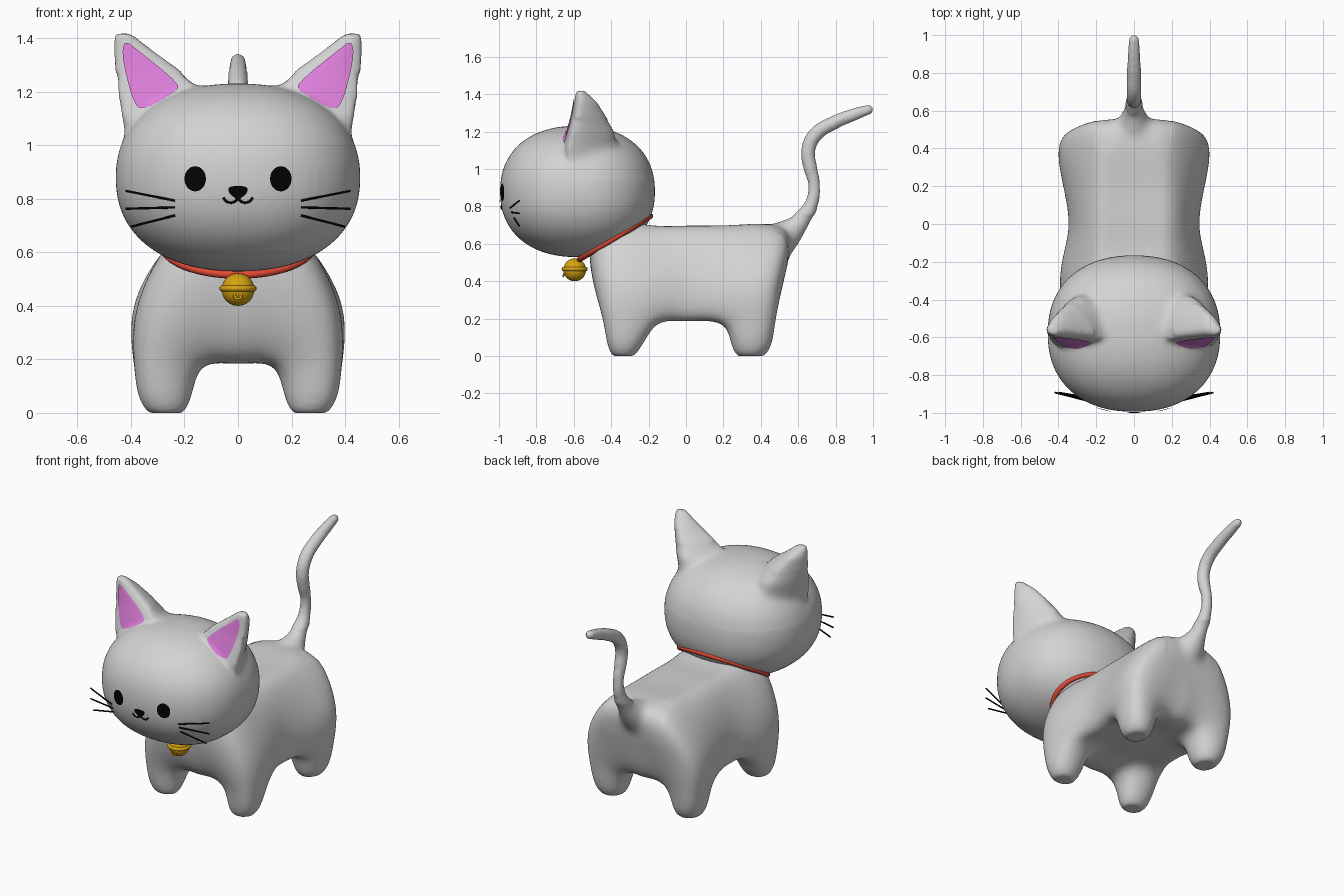
import bpy, bmesh, math
from mathutils import Vector
from mathutils.bvhtree import BVHTree

if "Cube" in bpy.data.objects:
    bpy.data.objects.remove(bpy.data.objects["Cube"], do_unlink=True)


def material(name, rgb):
    m = bpy.data.materials.new(name)
    m.use_nodes = True
    m.diffuse_color = (*rgb, 1)
    m.node_tree.nodes["Principled BSDF"].inputs["Base Color"].default_value = (*rgb, 1)
    return m


FUR = material("grey_fur", (.65, .65, .65))
PINK = material("pink_ear", (.73, .21, .71))
BLACK = material("black", (.001, .001, .001))
RED = material("red_collar", (.75, .065, .035))
GOLD = material("gold_bell", (.67, .37, .006))


def mesh_object(name, verts, faces, mat):
    me = bpy.data.meshes.new(name)
    me.from_pydata([tuple(v) for v in verts], [], faces)
    me.materials.append(mat)
    me.shade_smooth()
    ob = bpy.data.objects.new(name, me)
    bpy.context.collection.objects.link(ob)
    return ob


def select(obs):
    bpy.ops.object.select_all(action='DESELECT')
    for o in obs:
        o.select_set(True)
    bpy.context.view_layer.objects.active = obs[0]


def to_mesh(obs):
    select(obs)
    bpy.ops.object.convert(target='MESH')


def fuse(obs, rounds, crease, extra):
    """Join closed parts into one skin, blending further where crease(co) holds."""
    to_mesh(obs)
    select(obs)
    bpy.ops.object.join()
    ob = obs[0]
    r = ob.modifiers.new("skin", 'REMESH')
    r.mode, r.voxel_size, r.use_smooth_shade = 'VOXEL', .012, True
    s = ob.modifiers.new("blend", 'SMOOTH')
    s.factor, s.iterations = .5, rounds
    to_mesh([ob])
    bm = bmesh.new()
    bm.from_mesh(ob.data)
    area = [v for v in bm.verts if crease(v.co)]
    for _ in range(extra):
        bmesh.ops.smooth_vert(bm, verts=area, factor=.5, use_axis_x=True,
                              use_axis_y=True, use_axis_z=True)
    bm.to_mesh(ob.data)
    bm.free()
    ob.data.materials.clear()
    ob.data.materials.append(FUR)
    return ob


def tube(name, pts, mat, depth, radii=None, cyclic=False, smooth=False):
    cu = bpy.data.curves.new(name, 'CURVE')
    cu.dimensions, cu.bevel_depth, cu.bevel_resolution = '3D', depth, 3
    cu.use_fill_caps = True
    sp = cu.splines.new('BEZIER')
    sp.bezier_points.add(len(pts) - 1)
    for i, (bp, p) in enumerate(zip(sp.bezier_points, pts)):
        bp.co = p
        bp.handle_left_type = bp.handle_right_type = 'AUTO' if smooth else 'VECTOR'
        bp.radius = radii[i] if radii else 1
    sp.use_cyclic_u = cyclic
    cu.materials.append(mat)
    ob = bpy.data.objects.new(name, cu)
    bpy.context.collection.objects.link(ob)
    to_mesh([ob])
    ob.data.shade_smooth()
    return ob


# Body cage: four columns, four rows, legs under the corner cells
def cage_point(i, j, k):
    side, edge = (i > 2) - (i < 2), i in (0, 4)
    x = ((.21, .165, .11, .11), (.33, .358, .35, .23))[edge][k]
    y = ((-.385, -.42, -.45, -.42), (-.28, -.19, -.2, -.2), (0, 0, 0, 0),
         (.28, .235, .24, .25), (.413, .455, .485, .49))[j][k]
    z = (.02, .2, .43, .70)[k]
    if k == 1 and i != 2 and j != 2:                # crotch of each leg
        z = .186
    if edge and k == 1 and j == 2:                  # tucked belly
        x, z = .315, .205
    if edge and k == 2:
        x += (-.015, .01, -.015, .012, .008)[j]
    if k == 3:
        z = (.66 if edge else .70) - (.02 if j == 4 else 0)
    if not edge and j in (0, 4) and k:              # rounded chest and rump
        y += (-.05 if j == 0 else .04) * (k > 1) + (.02 if j == 0 else -.015) * (k == 1)
    return Vector((x * side, y, z))


solid = {(i, j, k) for i in range(4) for j in range(4) for k in range(3)
         if k or (i in (0, 3) and j in (0, 3))}
index, faces = {}, []
for cell in sorted(solid):
    for axis in range(3):
        for step in (0, 1):
            near = list(cell)
            near[axis] += 2 * step - 1
            if tuple(near) in solid:
                continue
            loop = []
            for u, v in ((0, 0), (1, 0), (1, 1), (0, 1)):
                c = list(cell)
                c[axis] += step
                c[(axis + 1) % 3] += u
                c[(axis + 2) % 3] += v
                loop.append(index.setdefault(tuple(c), len(index)))
            faces.append(loop if step else loop[::-1])
goal = [cage_point(*c) for c in index]
body = mesh_object("body", goal, faces, FUR)
sub = body.modifiers.new("round", 'SUBSURF')
sub.levels = sub.render_levels = 3
# Push the cage out until the rounded skin meets the wanted points
for _ in range(5):
    bpy.context.view_layer.update()
    skin = body.evaluated_get(bpy.context.evaluated_depsgraph_get()).data
    moves = [g - skin.vertices[n].co for n, g in enumerate(goal)]
    for v, m in zip(body.data.vertices, moves):
        v.co += m * .8
    body.data.update()
to_mesh([body])
for v in body.data.vertices:                        # flat paws
    v.co.z = max(v.co.z, 0)

# Tail
tail_path = [(.45, .585, .12), (.53, .645, .092), (.61, .72, .055), (.672, .82, .037),
             (.685, .92, .033), (.662, 1.02, .039), (.653, 1.1, .04), (.69, 1.185, .041),
             (.79, 1.25, .039), (.9, 1.295, .035), (.975, 1.32, .029), (1.0, 1.327, .019)]
tail = tube("tail", [(0, y, z) for y, z, r in tail_path], FUR, 1,
            [r for y, z, r in tail_path], smooth=True)
body = fuse([body, tail], 7, lambda c: abs(c.x) < .2 and c.y > .4 and .5 < c.z < .76, 25)
low = min(v.co.z for v in body.data.vertices)
for v in body.data.vertices:
    v.co.z = max(v.co.z - low - .003, 0)

# Head: squarish ellipsoid with blended ears
bm = bmesh.new()
bmesh.ops.create_uvsphere(bm, u_segments=64, v_segments=40, radius=1)
for v in bm.verts:
    t = sum(abs(c) ** 2.25 for c in v.co) ** (-1 / 2.25)
    v.co = Vector((v.co.x * .457, v.co.y * .414, v.co.z * .351)) * t + Vector((0, -.58, .88))
me = bpy.data.meshes.new("head")
bm.to_mesh(me)
bm.free()
head = bpy.data.objects.new("head", me)
bpy.context.collection.objects.link(head)

# Ear sections: height, inner x, outer x, front y, back y
SECTIONS = [(.92, .15, .39, -.62, -.52), (1.0, .12, .42, -.64, -.44),
            (1.1, .10, .433, -.66, -.37), (1.2, .13, .45, -.634, -.372),
            (1.28, .215, .46, -.612, -.425), (1.36, .325, .466, -.597, -.475),
            (1.40, .375, .465, -.592, -.52), (1.418, .40, .458, -.587, -.54)]


def ear(side, n=28):
    """Rounded front and a straighter, ridged back."""
    verts = []
    for z, x0, x1, yf, yb in SECTIONS:
        mid = yf + .03
        for i in range(n):
            c, s = math.cos(side * i * math.tau / n), math.sin(side * i * math.tau / n)
            if s > 0:
                c, s = math.copysign(abs(c) ** 1.3, c), s ** 1.3
            depth = yb - mid if s > 0 else mid - yf
            verts.append((side * ((x0 + x1) / 2 + (x1 - x0) / 2 * c), mid + depth * s, z))
    last = (len(SECTIONS) - 1) * n
    faces = [(k + i, k + (i + 1) % n, k + n + (i + 1) % n, k + n + i)
             for k in range(0, last, n) for i in range(n)]
    faces += [tuple(reversed(range(n))), tuple(range(last, last + n))]
    return mesh_object("ear", verts, faces, FUR)


head = fuse([head, ear(1), ear(-1)], 7,
            lambda c: abs(c.x) > .06 and c.y > -.6 and .95 < c.z < 1.27, 25)
tree = BVHTree.FromPolygons([v.co for v in head.data.vertices],
                            [p.vertices[:] for p in head.data.polygons])


def on_face(x, z, lift):
    hit = tree.ray_cast(Vector((x, -3, z)), Vector((0, 1, 0)))[0]
    return Vector((x, (hit.y if hit else -.58) - lift, z))


def rounded(pts, times=3):
    for _ in range(times):
        pts = [(p[0] * (1 - t) + q[0] * t, p[1] * (1 - t) + q[1] * t)
               for p, q in zip(pts, pts[1:] + pts[:1]) for t in (.25, .75)]
    return pts


def plate(name, outline, mat, side=1, lift=.006, steps=6):
    """Thin patch that follows the head, outline given anticlockwise."""
    pts = [(side * x, z) for x, z in outline][::side]
    n = len(pts)
    cx, cz = (sum(p[a] for p in pts) / n for a in (0, 1))
    verts = [on_face(cx, cz, lift)]
    for k in range(1, steps + 1):
        f = k / steps
        verts += [on_face(cx + (x - cx) * f, cz + (z - cz) * f, lift) for x, z in pts]
    faces = [(0, 1 + i, 1 + (i + 1) % n) for i in range(n)]
    for k in range(steps - 1):
        a, b = 1 + k * n, 1 + (k + 1) * n
        faces += [(a + i, b + i, b + (i + 1) % n, a + (i + 1) % n) for i in range(n)]
    return mesh_object(name, verts, faces, mat)


# Face details, mirrored
eye = [(.16 + .04 * math.cos(a), .875 + .047 * math.sin(a))
       for a in (n * math.tau / 32 for n in range(32))]
inner_ear = rounded([(.425, 1.393), (.385, 1.365), (.215, 1.228), (.235, 1.2),
                     (.345, 1.135), (.388, 1.145), (.435, 1.33)])
for side, word in ((1, "left"), (-1, "right")):
    plate(word + "_eye", eye, BLACK, side, lift=.009)
    plate(word + "_inner_ear", inner_ear, PINK, side, steps=10)
    smile = [(0, .802), (.012, .79), (.03, .786), (.045, .792), (.055, .804)]
    tube(word + "_mouth", [on_face(side * x, z, .002) for x, z in smile], BLACK, .0045, smooth=True)
    for n, (z0, z1, x1) in enumerate(((.793, .83, .42), (.768, .763, .42), (.738, .696, .40))):
        root = on_face(side * .235, z0, 0)
        tube(f"{word}_whisker_{n + 1}", [root, (side * x1, -.892, z1)], BLACK, .0045)
plate("nose", rounded([(-.034, .848), (-.038, .825), (-.005, .797), (.005, .797),
                       (.038, .825), (.034, .848)]), BLACK, lift=.008)

# Collar
tube("collar", [(.284 * math.cos(a), -.38 + .19 * math.sin(a), .632 + .116 * math.sin(a))
                for a in (n * math.tau / 48 for n in range(48))], RED, .015, cyclic=True)

# Bell with brim and front hole
bpy.ops.mesh.primitive_uv_sphere_add(segments=32, ring_count=20, radius=.061, location=(0, -.595, .461))
bell = [bpy.context.object]
for name, big, small, loc, tilt in (("bell_brim", .058, .012, (0, -.595, .465), 0),
                                    ("bell_hole_rim", .013, .005, (0, -.652, .438), 1.2)):
    bpy.ops.mesh.primitive_torus_add(major_radius=big, minor_radius=small, major_segments=32,
                                     minor_segments=10, location=loc, rotation=(tilt, 0, 0))
    bpy.context.object.name = name
    bell.append(bpy.context.object)
bell[0].name = "bell"
for ob in bell:
    ob.data.materials.append(GOLD)
    ob.data.shade_smooth()
